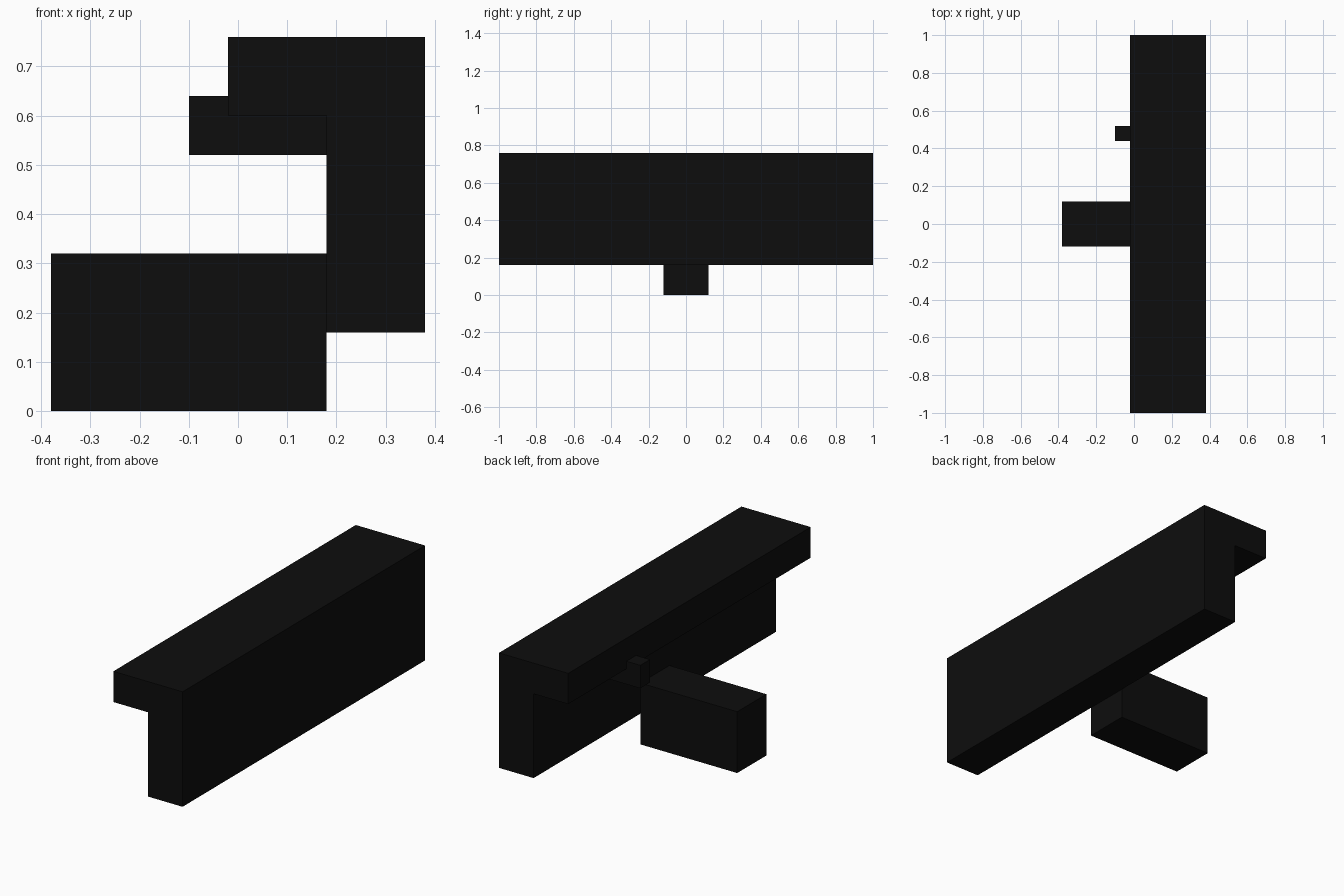
import bpy
import bmesh

if "Cube" in bpy.data.objects:
    bpy.data.objects.remove(bpy.data.objects["Cube"])

black = bpy.data.materials.new("matte_black")
black.diffuse_color = (0.004, 0.004, 0.004, 1.0)
black.use_nodes = True
black.node_tree.nodes["Principled BSDF"].inputs["Base Color"].default_value = black.diffuse_color


def prism(name, profile, y0, y1):
    """Extrude an x/z profile along y."""
    bm = bmesh.new()
    face = bm.faces.new([bm.verts.new((x, y0, z)) for x, z in profile])
    ext = bmesh.ops.extrude_face_region(bm, geom=[face])
    verts = [g for g in ext["geom"] if isinstance(g, bmesh.types.BMVert)]
    bmesh.ops.translate(bm, verts=verts, vec=(0, y1 - y0, 0))
    bmesh.ops.recalc_face_normals(bm, faces=bm.faces)
    mesh = bpy.data.meshes.new(name)
    bm.to_mesh(mesh)
    bm.free()
    mesh.materials.append(black)
    obj = bpy.data.objects.new(name, mesh)
    bpy.context.collection.objects.link(obj)
    return obj


def rect(x0, x1, z0, z1):
    return [(x0, z0), (x1, z0), (x1, z1), (x0, z1)]


# Long rail: upright wall with an overhanging top lip
prism("rail", [(0.18, 0.16), (0.38, 0.16), (0.38, 0.76),
               (-0.02, 0.76), (-0.02, 0.60), (0.18, 0.60)], -1.0, 1.0)

# Thick mounting arm behind the wall
prism("mounting_arm", rect(-0.38, 0.18, 0.0, 0.32), -0.12, 0.12)

# Small tab tucked under the lip
prism("small_tab", rect(-0.10, 0.18, 0.52, 0.64), 0.44, 0.52)
